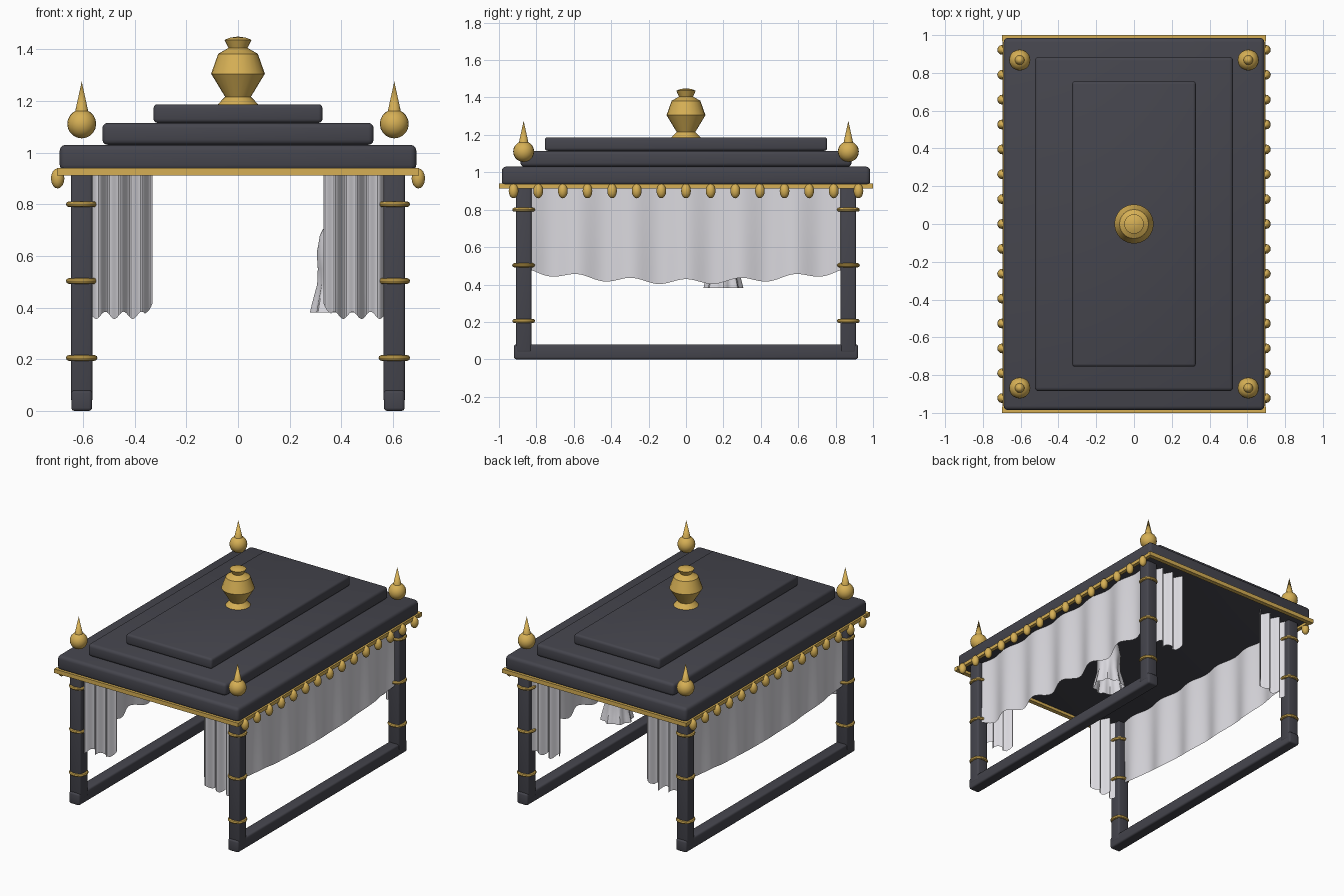
import bpy, bmesh, math
from mathutils import Matrix

if "Cube" in bpy.data.objects:
    bpy.data.objects.remove(bpy.data.objects["Cube"])


def material(name, rgb):
    m = bpy.data.materials.new(name)
    m.diffuse_color = (*rgb, 1)
    m.use_nodes = True
    m.node_tree.nodes["Principled BSDF"].inputs["Base Color"].default_value = m.diffuse_color
    return m


DARK = material("charcoal wood", (0.06, 0.06, 0.075))
GOLD = material("gold", (0.67, 0.43, 0.09))
CLOTH = material("pale cloth", (0.70, 0.69, 0.73))


def finish(bm, name, mat, smooth=True):
    me = bpy.data.meshes.new(name)
    bm.to_mesh(me)
    bm.free()
    me.materials.append(mat)
    ob = bpy.data.objects.new(name, me)
    bpy.context.collection.objects.link(ob)
    if smooth:
        bpy.ops.object.select_all(action='DESELECT')
        ob.select_set(True)
        bpy.context.view_layer.objects.active = ob
        bpy.ops.object.shade_smooth_by_angle(angle=math.radians(35))
    return ob


def box(name, lo, hi, mat, bevel=0.0):
    bm = bmesh.new()
    bmesh.ops.create_cube(bm, size=1)
    for v in bm.verts:
        v.co = [(a + b) / 2 + c * (b - a) for a, b, c in zip(lo, hi, v.co)]
    if bevel:
        bmesh.ops.bevel(bm, geom=bm.edges[:], offset=bevel, segments=3,
                        profile=0.5, affect='EDGES')
    return finish(bm, name, mat)


def lathe(name, profile, x, y, mat, n=24, ruffle=None):
    """Turn (radius, z) points around a vertical axis at x, y."""
    bm = bmesh.new()
    rings = []
    for r, z in profile:
        ring = []
        for i in range(n):
            a = 2 * math.pi * i / n
            rr = r + (ruffle(a, z) if ruffle else 0)
            ring.append(bm.verts.new((x + rr * math.cos(a), y + rr * math.sin(a), z)))
        rings.append(ring)
    for a, b in zip(rings, rings[1:]):
        for i in range(n):
            j = (i + 1) % n
            bm.faces.new((a[i], a[j], b[j], b[i]))
    bmesh.ops.remove_doubles(bm, verts=bm.verts[:], dist=1e-5)
    return finish(bm, name, mat)


def torus_profile(R, r, z, k=8):
    return [(R + r * math.cos(2 * math.pi * i / k), z + r * math.sin(2 * math.pi * i / k))
            for i in range(k + 1)]


def sheet(name, point, nu, nv):
    """Cloth surface from point(u, v)."""
    bm = bmesh.new()
    g = [[bm.verts.new(point(i / nu, j / nv)) for j in range(nv + 1)] for i in range(nu + 1)]
    for i in range(nu):
        for j in range(nv):
            bm.faces.new((g[i][j], g[i + 1][j], g[i + 1][j + 1], g[i][j + 1]))
    return finish(bm, name, CLOTH)


# Stepped roof
box("roof_lower_tier", (-0.69, -0.985, 0.93), (0.69, 0.985, 1.03), DARK, 0.022)
box("roof_middle_tier", (-0.525, -0.885, 1.03), (0.525, 0.885, 1.115), DARK, 0.02)
box("roof_upper_tier", (-0.327, -0.755, 1.115), (0.327, 0.755, 1.187), DARK, 0.015)

# Gold trim bars around the roof edge
for s in (-1, 1):
    box("trim_end", (-0.7, s * 0.985 - 0.015, 0.912), (0.7, s * 0.985 + 0.015, 0.94), GOLD)
    box("trim_side", (s * 0.685 - 0.012, -0.985, 0.914), (s * 0.685 + 0.012, 0.985, 0.938), GOLD)

# Urn on the roof
lathe("roof_urn", [(0, 1.185), (0.078, 1.187), (0.05, 1.216), (0.104, 1.305),
                   (0.077, 1.382), (0.037, 1.405), (0.052, 1.436), (0.03, 1.445),
                   (0, 1.449)], 0, 0, GOLD)

PX, PY = 0.605, 0.868
for sx in (-1, 1):
    # Bottom rails and hanging beads on each long side
    box("floor_rail", (sx * PX - 0.04, -0.92, 0), (sx * PX + 0.04, 0.92, 0.08), DARK, 0.012)
    for i in range(15):
        bm = bmesh.new()
        bmesh.ops.create_uvsphere(bm, u_segments=12, v_segments=8, radius=1,
                                  matrix=Matrix.Translation((sx * 0.698, (i - 7) * 0.1317, 0.9))
                                  @ Matrix.Diagonal((0.026, 0.026, 0.039, 1)))
        finish(bm, "trim_bead", GOLD)

    # Wavy side valance with a scalloped lower edge
    def valance(u, v, sx=sx):
        y = -0.835 + 1.67 * u
        w = math.cos(2 * math.pi * y / 0.29)
        low = 0.415 + 0.055 * (y / 0.835) ** 2 + 0.014 * w
        return (sx * (0.605 + 0.018 * w * (0.6 + 0.4 * v)), y, 0.93 + (low - 0.93) * v)
    sheet("side_valance", valance, 72, 6)

    for sy in (-1, 1):
        x, y = sx * PX, sy * PY
        # Posts with gold rings and finials
        box("post", (x - 0.042, y - 0.042, 0.035), (x + 0.042, y + 0.042, 0.935), DARK, 0.012)
        for z in (0.205, 0.503, 0.8):
            lathe("post_ring", torus_profile(0.05, 0.011, z), x, y, GOLD)
        ball = [(0.056 * math.sin(math.pi * k / 10), 1.111 - 0.056 * math.cos(math.pi * k / 10))
                for k in range(11)]
        lathe("finial_ball", ball, x, y, GOLD, 20)
        lathe("finial_spike", [(0, 1.15), (0.027, 1.152), (0, 1.275)], x, y, GOLD, 16)

        # Pleated corner curtain
        def curtain(u, v, sx=sx, y=y):
            x = 0.33 + 0.24 * u
            w = math.cos(2 * math.pi * (u * 2.9 - 0.05))
            low = 0.37 - 0.014 * math.cos(4 * math.pi * (u * 1.7 - 0.05)) + 0.06 * max(0, 1 - u * 8)
            return (sx * x, y + 0.027 * w, 0.93 + (low - 0.93) * v)
        sheet("corner_curtain", curtain, 40, 6)

# Small gathered cloth with a ruffled hem, under the roof
lathe("gathered_cloth",
      [(0.098, 0.38), (0.09, 0.42), (0.074, 0.49), (0.074, 0.55), (0.08, 0.61),
       (0.068, 0.68), (0.055, 0.705), (0, 0.715)], 0.385, 0.2, CLOTH, 48,
      lambda a, z: 0.009 * math.cos(8 * a) * max(0, (0.6 - z) / 0.22))
